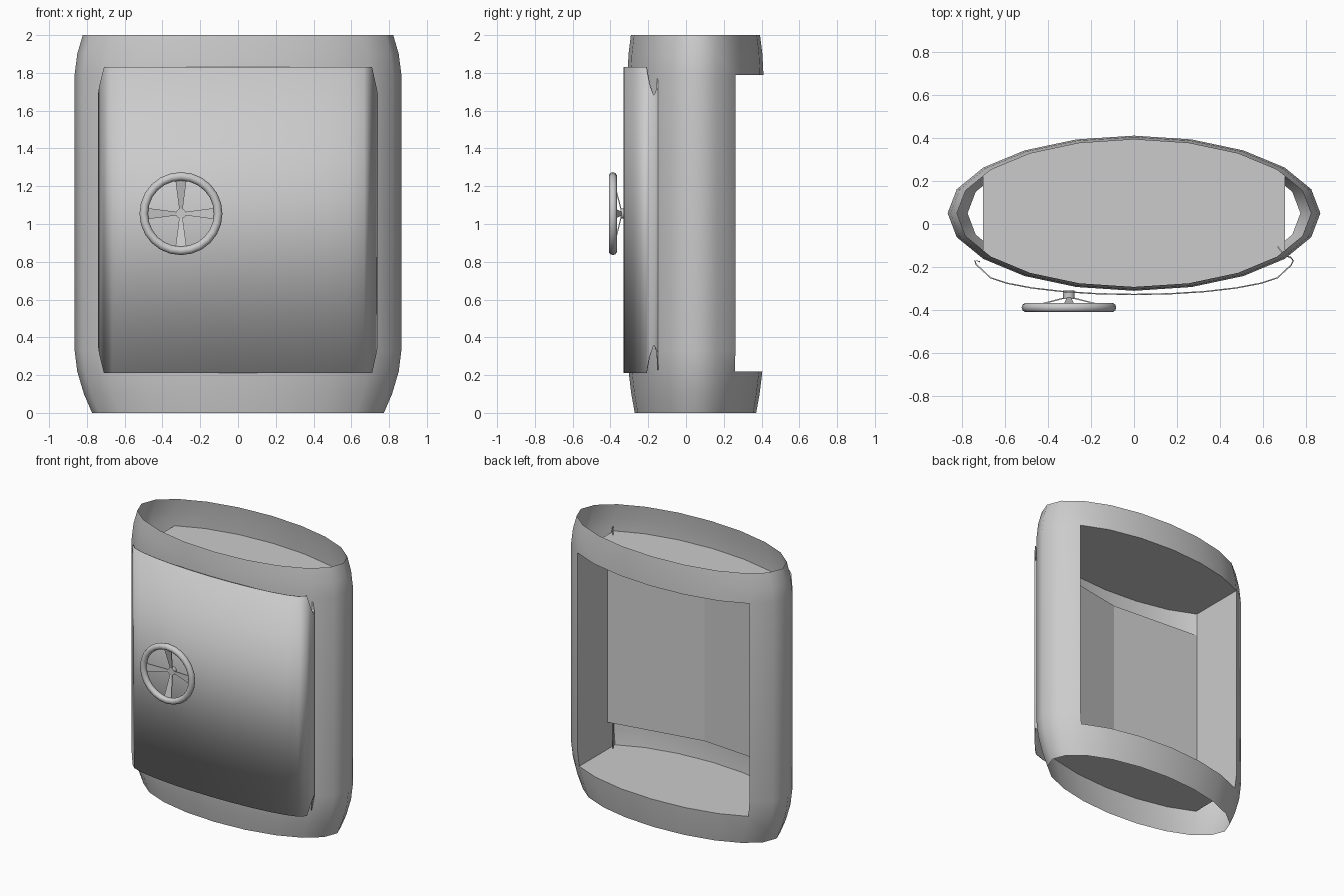
import bpy, bmesh
from math import sin, cos, pi, radians
from mathutils import Vector, Matrix

if "Cube" in bpy.data.objects:
    bpy.data.objects.remove(bpy.data.objects["Cube"])


def make(name, verts, faces, angle=None, fix=True):
    me = bpy.data.meshes.new(name)
    me.from_pydata([tuple(v) for v in verts], [], faces)
    if fix:
        bm = bmesh.new()
        bm.from_mesh(me)
        bmesh.ops.recalc_face_normals(bm, faces=bm.faces)
        bm.to_mesh(me)
        bm.free()
    ob = bpy.data.objects.new(name, me)
    bpy.context.collection.objects.link(ob)
    if angle:
        bpy.ops.object.select_all(action='DESELECT')
        ob.select_set(True)
        bpy.context.view_layer.objects.active = ob
        bpy.ops.object.shade_smooth_by_angle(angle=radians(angle))
    return ob


# Oval 20-sided shell: column 0 is the middle of the back
N = 20
ROWS = [(0, .893), (.1, .943), (.22, .984), (.33, 1), (1.79, 1), (1.9, .984), (2, .95)]
LOW, HIGH = 2, 4          # rows bounding the back opening


def oval(i, row):
    z, s = ROWS[row]
    a = 2 * pi * i / N
    return (.865 * s * sin(a), .05 + .36 * s * cos(a), z)


verts = [oval(i, r) for r in range(len(ROWS)) for i in range(N)]
faces = []
for r in range(len(ROWS) - 1):
    for i in range(N):
        if LOW <= r < HIGH and (i < 3 or i >= N - 3):
            continue
        j = (i + 1) % N
        faces.append((r * N + i, r * N + j, (r + 1) * N + j, (r + 1) * N + i))
make("shell", verts, faces, 45)

# Floor, ceiling and side walls of the compartment
cols = list(range(-3, 4)) + list(range(7, 14))
make("compartment_floor", [oval(i, LOW) for i in cols], [tuple(range(14))])
make("compartment_ceiling", [oval(i, HIGH) for i in cols], [tuple(range(14))])
for name, b, f in (("right_wall", 3, 7), ("left_wall", -3, -7)):
    v = [oval(i, r) for r in range(LOW, HIGH + 1) for i in (b, f)]
    make(name, v, [(0, 1, 3, 2), (2, 3, 5, 4)])

# Bent inner panel behind the door
plan = [(-.705, -.16), (0, -.214), (.703, -.085)]
v = [(x, y, z) for z in (.41, 1.62) for x, y in plan]
make("inner_panel", v, [(0, 1, 4, 3), (1, 2, 5, 4)])

# Curved door sheet: plan x, y and how far the ends step in at top and bottom
door = [(-.715, -.172, .16), (-.742, -.168, .15), (-.735, -.19, .1), (-.71, -.212, 0)]
door += [(.71 * sin(a), -.212 - .118 * cos(a), 0)
         for a in (radians(-70 + 14 * k) for k in range(11))]
door += [(.71, -.212, 0), (.73, -.195, .09), (.742, -.17, .15),
         (.728, -.152, .12), (.70, -.145, 0), (.67, -.103, 0)]
n = len(door)
v = [(x, y, .21 + d) for x, y, d in door] + [(x, y, 1.83 - d) for x, y, d in door]
ob = make("door", v, [(i, i + 1, n + i + 1, n + i) for i in range(n - 1)], 50, fix=False)
mod = ob.modifiers.new("thickness", 'SOLIDIFY')
mod.thickness = .006
mod.offset = -1

# Hand wheel rim
C = Vector((-.302, 0, 1.055))
bpy.ops.mesh.primitive_torus_add(major_segments=24, minor_segments=10, major_radius=.197,
                                 minor_radius=.0225, location=C + Vector((0, -.3875, 0)),
                                 rotation=(pi / 2, 0, 0))
bpy.context.object.name = "wheel_rim"
bpy.ops.object.shade_smooth_by_angle(angle=radians(60))

# Hub
bpy.ops.mesh.primitive_cylinder_add(vertices=12, radius=.027, depth=.04,
                                    location=C + Vector((0, -.328, 0)), rotation=(pi / 2, 0, 0))
bpy.context.object.name = "wheel_hub"
bpy.ops.object.shade_smooth_by_angle(angle=radians(40))

# Four spokes flaring toward the rim
base = [(w * s, y + t, r) for r, w, y in ((.015, .008, -.345), (.182, .03, -.388))
        for s, t in ((-1, 0), (1, 0), (1, .006), (-1, .006))]
quads = [(0, 1, 2, 3), (4, 5, 6, 7), (0, 1, 5, 4), (1, 2, 6, 5), (2, 3, 7, 6), (3, 0, 4, 7)]
for k in range(4):
    m = Matrix.Translation(C) @ Matrix.Rotation(k * pi / 2, 4, 'Y')
    make(f"wheel_spoke_{k + 1}", [m @ Vector(p) for p in base], quads)
